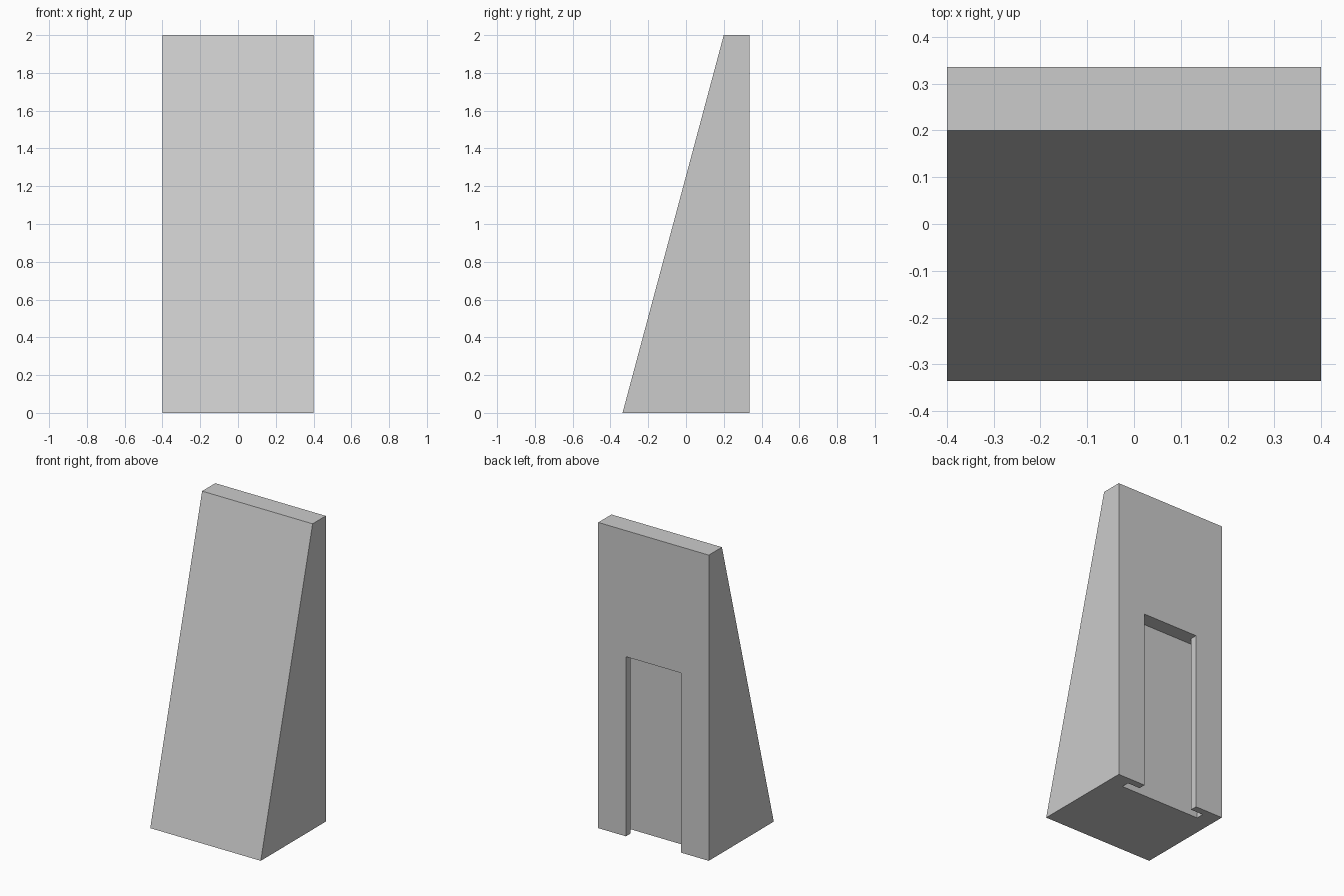
import bpy
import bmesh
from mathutils import Vector

default = bpy.data.objects.get("Cube")
if default:
    bpy.data.objects.remove(default, do_unlink=True)

HALF_W, HALF_D, HEIGHT = 0.4, 0.336, 2.0
RIDGE_Y = 0.2
SLOT_TOP = 1.175
LIP, SLOT_DEPTH = 0.046, 0.097
NECK, POCKET = 0.2, 0.29

# Plain grey
grey = bpy.data.materials.new("light_grey")
grey.use_nodes = True
colour = (0.6, 0.6, 0.6, 1)
grey.diffuse_color = colour
grey.node_tree.nodes["Principled BSDF"].inputs["Base Color"].default_value = colour


def prism(name, outline, sweep):
    """Extrude a flat outline along a vector into a closed solid."""
    bm = bmesh.new()
    face = bm.faces.new([bm.verts.new(p) for p in outline])
    result = bmesh.ops.extrude_face_region(bm, geom=[face])
    moved = [v for v in result["geom"] if isinstance(v, bmesh.types.BMVert)]
    bmesh.ops.translate(bm, verts=moved, vec=Vector(sweep))
    bmesh.ops.recalc_face_normals(bm, faces=bm.faces)
    mesh = bpy.data.meshes.new(name)
    bm.to_mesh(mesh)
    bm.free()
    mesh.materials.append(grey)
    obj = bpy.data.objects.new(name, mesh)
    bpy.context.collection.objects.link(obj)
    return obj


# Wedge body: sloped front, upright back
side = [(-HALF_D, 0), (HALF_D, 0), (HALF_D, HEIGHT), (RIDGE_Y, HEIGHT)]
body = prism("wedge_body", [(-HALF_W, y, z) for y, z in side], (2 * HALF_W, 0, 0))

# T-shaped slot, open at the back and underneath
back, lip, floor = HALF_D + 0.1, HALF_D - LIP, HALF_D - SLOT_DEPTH
half = [(NECK, back), (NECK, lip), (POCKET, lip), (POCKET, floor)]
outline = half + [(-x, y) for x, y in reversed(half)]
cutter = prism("slot_cutter", [(x, y, -0.1) for x, y in outline], (0, 0, SLOT_TOP + 0.1))
cutter.hide_render = True

cut = body.modifiers.new("slot", "BOOLEAN")
cut.operation = "DIFFERENCE"
cut.solver = "EXACT"
cut.object = cutter
bpy.context.view_layer.objects.active = body
bpy.ops.object.modifier_apply(modifier=cut.name)
bpy.data.objects.remove(cutter, do_unlink=True)
